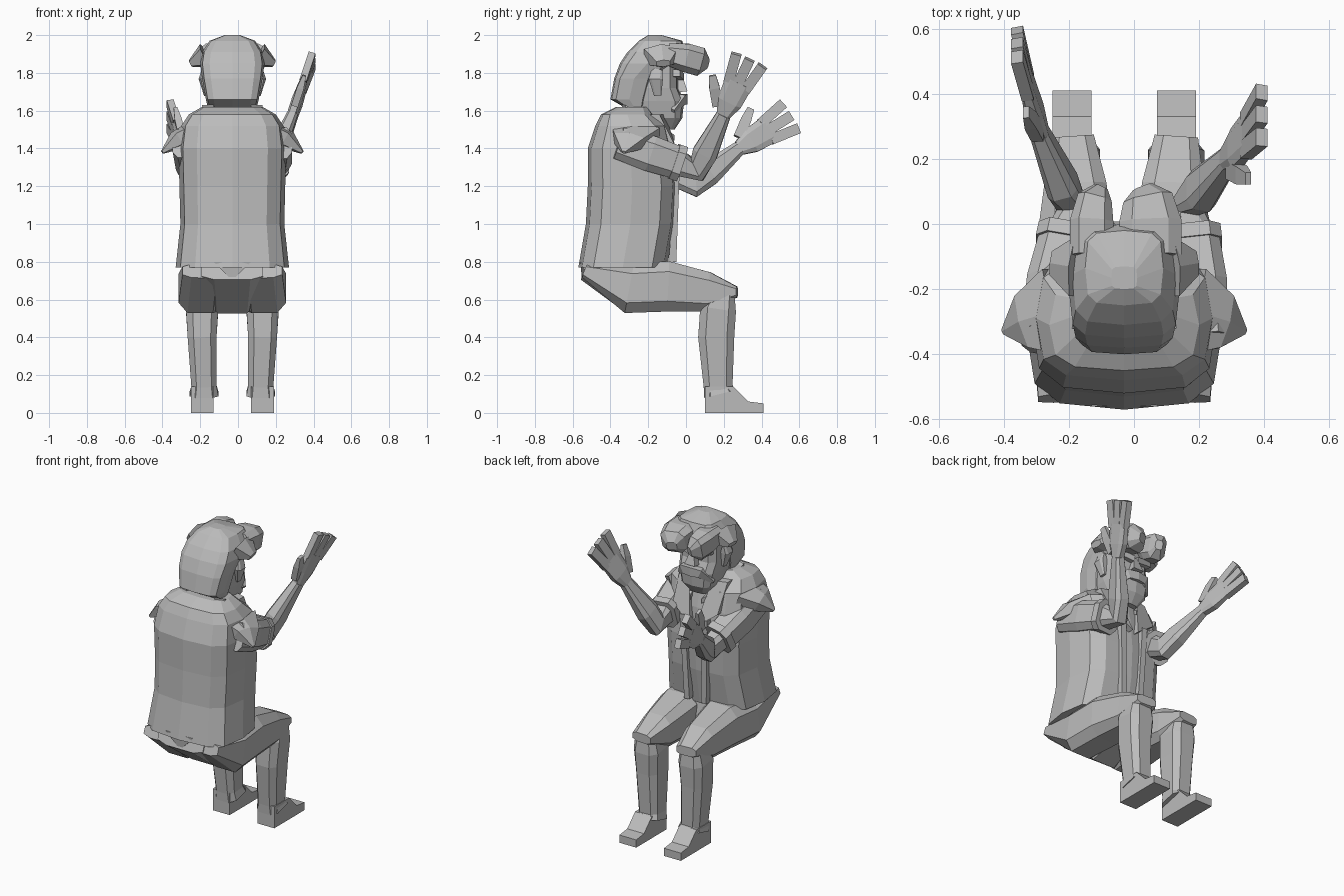
import bpy, bmesh
from math import cos, sin, pi, radians, copysign
from mathutils import Vector, Matrix

if "Cube" in bpy.data.objects:
    bpy.data.objects.remove(bpy.data.objects["Cube"])

MIDDLE = -0.03  # the body's centre line; every part is modelled around it
SHADE = (0.5, 0.5, 0.5, 1)

grey = bpy.data.materials.new("plain grey")
grey.use_nodes = True
grey.diffuse_color = SHADE
grey.node_tree.nodes["Principled BSDF"].inputs["Base Color"].default_value = SHADE


def loft(name, rings, mirrored=False):
    """Skin a list of equal point rings, cap both ends, optionally mirror left to right."""
    bm = bmesh.new()
    rows = [[bm.verts.new(point) for point in ring] for ring in rings]
    for lower, upper in zip(rows, rows[1:]):
        for i in range(len(lower)):
            bm.faces.new((lower[i - 1], lower[i], upper[i], upper[i - 1]))
    bm.faces.new(rows[0])
    bm.faces.new(rows[-1])
    bmesh.ops.recalc_face_normals(bm, faces=bm.faces)
    mesh = bpy.data.meshes.new(name)
    bm.to_mesh(mesh)
    bm.free()
    mesh.materials.append(grey)
    part = bpy.data.objects.new(name, mesh)
    part.location.x = MIDDLE
    bpy.context.collection.objects.link(part)
    if mirrored:
        part.modifiers.new("other side", "MIRROR")


def rounded(angle, power):
    """Point on a rounded square of half size one; a lower power is squarer."""
    return [copysign(abs(f) ** power, f) for f in (cos(angle), sin(angle))]


def stack(name, rows, sides=12, power=0.6):
    """Level slices: each row holds height, half width, back and front."""
    rings = []
    for height, half, back, front in rows:
        ring = []
        for i in range(sides):
            x, y = rounded(2 * pi * i / sides, power)
            ring.append((x * half, (back + front) / 2 + y * (front - back) / 2, height))
        rings.append(ring)
    loft(name, rings)


def limb(name, joints, sides=8, mirrored=False):
    """Tube through joints; each holds a point, its half width and half depth."""
    points = [Vector(joint[0]) for joint in joints]
    sideways = abs((points[-1] - points[0]).normalized().x) > 0.7
    reference = Vector((0, 1, 0)) if sideways else Vector((1, 0, 0))
    power = 0.2 if sides == 4 else 0.6
    rings = []
    for i, (point, (_, wide, deep)) in enumerate(zip(points, joints)):
        along = (points[min(i + 1, len(points) - 1)] - points[max(i - 1, 0)]).normalized()
        across = (reference - along * reference.dot(along)).normalized()
        other = along.cross(across)
        ring = []
        for k in range(sides):
            u, v = rounded(2 * pi * (k + 0.5) / sides, power)
            ring.append(point + across * u * wide + other * v * deep)
        rings.append(ring)
    loft(name, rings, mirrored)


def plate(name, corners, shift, mirrored=True):
    """Thick flat piece: a polygon and the same polygon shifted."""
    loft(name, [corners, [Vector(c) + Vector(shift) for c in corners]], mirrored)


# Jacket, neck and seat
stack("jacket", [
    (0.77, 0.3, -0.57, -0.1), (1, 0.275, -0.53, -0.06), (1.2, 0.28, -0.52, -0.05),
    (1.4, 0.285, -0.52, -0.07), (1.52, 0.27, -0.48, -0.1),
    (1.58, 0.23, -0.45, -0.17), (1.62, 0.16, -0.37, -0.2)])
stack("neck", [(1.5, 0.09, -0.32, -0.14), (1.7, 0.08, -0.3, -0.12)])
limb("seat", [((0, -0.54, 0.75), 0.17, 0.05), ((0, -0.3, 0.66), 0.14, 0.14),
              ((0, -0.1, 0.7), 0.1, 0.1)])
plate("jacket_tail", [(-0.1, -0.56, 0.8), (0.1, -0.56, 0.8), (0, -0.55, 0.7)],
      (0, 0.02, 0), mirrored=False)

# Jacket front edges, lapels, collar and shoulder points
limb("front_edges", [((0.06, -0.07, 0.8), 0.02, 0.02), ((0.08, -0.05, 1.35), 0.02, 0.02)],
     sides=4, mirrored=True)
plate("lapels", [(0.02, -0.07, 1.3), (0.16, -0.1, 1.4), (0.17, -0.19, 1.58), (0.08, -0.16, 1.58)],
      (0, 0.05, 0))
plate("collar", [(0.04, -0.06, 1.44), (0.13, -0.14, 1.5), (0.16, -0.32, 1.6), (0.1, -0.34, 1.6)],
      (0, 0, 0.03))
limb("shoulder_points", [((0.2, -0.27, 1.48), 0.15, 0.07), ((0.3, -0.3, 1.44), 0.09, 0.05),
                         ((0.37, -0.33, 1.38), 0.01, 0.01)], sides=6, mirrored=True)

# Trousers and shoes
limb("thighs", [((0.15, -0.53, 0.75), 0.12, 0.04), ((0.17, -0.3, 0.66), 0.12, 0.14),
                ((0.15, -0.1, 0.67), 0.13, 0.14), ((0.15, 0.12, 0.64), 0.1, 0.11),
                ((0.16, 0.27, 0.64), 0.07, 0.03)], mirrored=True)
limb("shins", [((0.15, 0.18, 0.1), 0.08, 0.09), ((0.15, 0.17, 0.14), 0.07, 0.08),
               ((0.16, 0.16, 0.4), 0.08, 0.1), ((0.16, 0.17, 0.55), 0.09, 0.1),
               ((0.16, 0.2, 0.66), 0.07, 0.06)], mirrored=True)
plate("shoes", [(0.1, y, z) for y, z in (
    (0.1, 0), (0.41, 0), (0.41, 0.05), (0.33, 0.06), (0.25, 0.14), (0.1, 0.14))], (0.12, 0, 0))

# Head, ears and face
stack("head", [(1.5, 0.06, -0.18, -0.06), (1.56, 0.11, -0.24, -0.02),
               (1.65, 0.13, -0.3, -0.01), (1.72, 0.14, -0.3, -0.04), (1.86, 0.14, -0.3, -0.04)])
limb("ears", [((0.14, -0.15, 1.68), 0.01, 0.02), ((0.15, -0.16, 1.77), 0.03, 0.04),
              ((0.15, -0.15, 1.82), 0.01, 0.03)], mirrored=True)
limb("nose", [((0, -0.03, 1.79), 0.01, 0.01), ((0, -0.02, 1.7), 0.04, 0.03)], sides=4)
limb("brows", [((0.01, -0.03, 1.78), 0.02, 0.02), ((0.12, -0.05, 1.8), 0.02, 0.02)],
     sides=4, mirrored=True)
limb("moustache", [((0, -0.02, 1.66), 0.03, 0.03), ((0.06, -0.02, 1.66), 0.02, 0.03),
                   ((0.12, -0.07, 1.6), 0.01, 0.01)], sides=4, mirrored=True)

# Hair: cap, side tufts and a parted fringe
stack("hair", [
    (1.62, 0.13, -0.33, -0.22), (1.66, 0.14, -0.4, -0.2), (1.77, 0.16, -0.38, -0.17),
    (1.85, 0.17, -0.35, -0.06), (1.91, 0.16, -0.31, 0), (1.97, 0.12, -0.25, -0.02),
    (2, 0.04, -0.2, -0.13)], power=0.5)
limb("side_tufts", [((0.14, -0.13, 1.89), 0.1, 0.07), ((0.22, -0.12, 1.85), 0.04, 0.02)],
     sides=6, mirrored=True)
for name, x, wide in (("left_fringe", 0.08, 0.1), ("right_fringe", -0.1, 0.07)):
    limb(name, [((x, -0.1, 1.9), wide, 0.06), ((x, 0, 1.88), wide, 0.08),
                ((x * 0.9, 0.07, 1.86), wide * 0.8, 0.08), ((x * 0.7, 0.11, 1.85), wide / 3, 0.03)])


def arm(label, shoulder, elbow, wrist, knuckles):
    """Sleeve, cuff, forearm and an open hand fanned in the side plane."""
    shoulder, elbow, wrist, knuckles = map(Vector, (shoulder, elbow, wrist, knuckles))
    hem = shoulder.lerp(elbow, 0.8)
    limb(label + "_sleeve", [(shoulder, 0.07, 0.09), (shoulder.lerp(elbow, 0.4), 0.09, 0.1),
                             (hem, 0.08, 0.09)])
    limb(label + "_cuff", [(shoulder.lerp(elbow, 0.7), 0.09, 0.1), (hem, 0.09, 0.1)])
    limb(label + "_forearm", [(hem, 0.06, 0.07), (elbow, 0.05, 0.07),
                              (elbow.lerp(wrist, 0.3), 0.05, 0.07), (wrist, 0.03, 0.04)])
    limb(label + "_palm", [(wrist, 0.03, 0.04), (wrist.lerp(knuckles, 0.4), 0.03, 0.07),
                           (knuckles, 0.02, 0.08)])
    reach = (knuckles - wrist).normalized()
    thumbward = Matrix.Rotation(pi / 2, 3, "X") @ Vector((0, reach.y, reach.z)).normalized()
    # Fingers spread evenly about the palm's direction
    for i in (-1, 0, 1):
        root = knuckles + thumbward * i * 0.05 - reach * 0.02
        aim = Matrix.Rotation(radians(i * 10), 3, "X") @ reach
        limb(f"{label}_finger_{i + 2}", [(root, 0.02, 0.03), (root + aim * 0.16, 0.02, 0.03)],
             sides=4)
    root = wrist + thumbward * 0.05 + reach * 0.03
    aim = Matrix.Rotation(radians(35), 3, "X") @ reach
    limb(label + "_thumb", [(root, 0.02, 0.03), (root + aim * 0.1, 0.02, 0.03),
                            (root + aim * 0.17, 0.01, 0.02)], sides=4)


arm("left", (0.25, -0.36, 1.43), (0.2, 0.06, 1.29), (0.32, 0.2, 1.58), (0.38, 0.28, 1.75))
arm("right", (-0.25, -0.36, 1.43), (-0.16, 0.05, 1.21), (-0.26, 0.28, 1.4), (-0.3, 0.44, 1.5))
